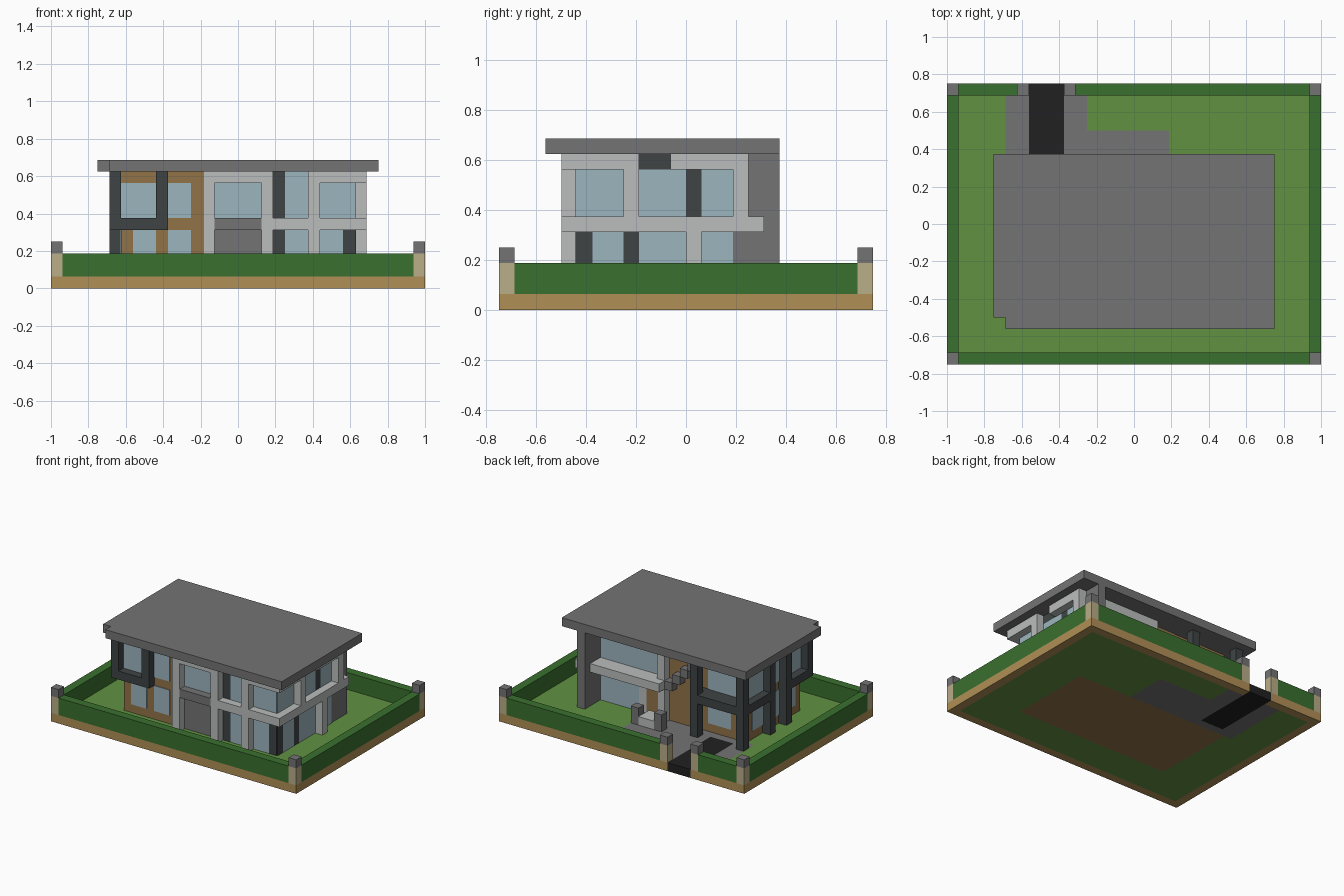
import bpy, bmesh
from mathutils import Vector

U = 1 / 16  # block size

cube = bpy.data.objects.get("Cube")
if cube:
    bpy.data.objects.remove(cube)


def material(name, r, g, b):
    lin = [((c / 255 + 0.055) / 1.055) ** 2.4 for c in (r, g, b)] + [1]
    m = bpy.data.materials.new(name)
    m.use_nodes = True
    m.diffuse_color = lin
    m.node_tree.nodes["Principled BSDF"].inputs["Base Color"].default_value = lin
    return m


LIGHT = material("light_render", 187, 190, 190)
GREY = material("grey_stone", 116, 116, 116)
DARK = material("dark_frame", 62, 68, 69)
GLASS = material("window_glass", 156, 181, 191)
WOOD = material("wood", 146, 115, 72)
HEDGE = material("hedge_green", 58, 112, 46)
GRASS = material("grass", 98, 145, 66)
TAN = material("tan_edging", 176, 143, 86)
BEIGE = material("beige_post", 186, 173, 136)
BLACK = material("asphalt", 33, 33, 33)


def finish(name, bm, *mats):
    bmesh.ops.recalc_face_normals(bm, faces=bm.faces)
    mesh = bpy.data.meshes.new(name)
    bm.to_mesh(mesh)
    bm.free()
    for m in mats:
        mesh.materials.append(m)
    ob = bpy.data.objects.new(name, mesh)
    bpy.context.collection.objects.link(ob)
    return ob


def boxes(name, mat, *items):
    """One object from boxes given as x0, x1, y0, y1, z0, z1 in blocks."""
    bm = bmesh.new()
    for x0, x1, y0, y1, z0, z1 in items:
        low, high = Vector((x0, y0, z0)) * U, Vector((x1, y1, z1)) * U
        for v in bmesh.ops.create_cube(bm, size=1)["verts"]:
            v.co = [(a + b) / 2 + c * (b - a) for a, b, c in zip(low, high, v.co)]
    return finish(name, bm, mat)


def plates(name, mat, side, *items):
    """Thin panels a0, a1, z0, z1 on one outer wall of the house core."""
    t = 0.08
    spans = {"front": (-7 - t, -7), "back": (3, 3 + t),
             "left": (10, 10 + t), "right": (-10 - t, -10)}
    s = spans[side]
    if side in ("front", "back"):
        return boxes(name, mat, *[(a, b, *s, c, d) for a, b, c, d in items])
    return boxes(name, mat, *[(*s, a, b, c, d) for a, b, c, d in items])


# Ground slab, coloured by zone
def zone(x, y):
    if -9 < x < -6 and y > 4:
        return 3
    if abs(x) > 15 or abs(y) > 11:
        return 0
    if (-11 < x < -4 and y > 3) or (-4 < x < 3 and 3 < y < 8):
        return 2
    if abs(x) < 10 and -7 < y < 3:
        return 4
    return 1


bm = bmesh.new()
bmesh.ops.create_grid(bm, x_segments=32, y_segments=24, size=1)
for v in bm.verts:
    v.co.y *= 0.75
top = bmesh.ops.extrude_face_region(bm, geom=bm.faces[:])["geom"]
for v in top:
    if isinstance(v, bmesh.types.BMVert):
        v.co.z = U
bm.normal_update()
for f in bm.faces:
    c = f.calc_center_median() / U
    f.material_index = zone(c.x * 0.999, c.y * 0.999)
finish("ground", bm, TAN, GRASS, GREY, BLACK, WOOD)

# Hedges with a gap for the gate, and the posts
boxes("hedge", HEDGE, (-15, 15, -12, -11, 1, 3), (-15, -10, 11, 12, 1, 3),
      (-5, 15, 11, 12, 1, 3), (-16, -15, -11, 11, 1, 3), (15, 16, -11, 11, 1, 3))
posts = [(-16, -12), (15, -12), (-16, 11), (15, 11), (-10, 11), (-6, 11)]
boxes("fence_post", BEIGE, *[(x, x + 1, y, y + 1, 1, 3) for x, y in posts])
boxes("post_cap", GREY, *[(x, x + 1, y, y + 1, 3, 4) for x, y in posts])

# House core
boxes("wood_walls", WOOD, (-10, -3, -7, 3, 1, 10))
boxes("light_walls", LIGHT, (-3, 10, -7, 3, 1, 10))
plates("back_wood_wall", WOOD, "back", (-3, 0, 1, 10))

# Flat roof with a notched corner
bm = bmesh.new()
outline = [(-11, -9), (12, -9), (12, 6), (-12, 6), (-12, -8), (-11, -8)]
face = bm.faces.new([bm.verts.new((x * U, y * U, 10 * U)) for x, y in outline])
for v in bmesh.ops.extrude_face_region(bm, geom=[face])["geom"]:
    if isinstance(v, bmesh.types.BMVert):
        v.co.z = 11 * U
finish("roof", bm, GREY)

# Windows and dark wall panels
plates("front_glass", GLASS, "front", (-9, -7, 2, 5), (-6, -4, 2, 5),
       (-10, -7, 6, 9), (-6, -4, 6, 9), (-2, 2, 6, 9), (4, 6, 1, 5),
       (4, 6, 6, 10), (7, 10, 6, 9), (7, 9, 1, 5))
plates("front_dark_panels", DARK, "front", (3, 4, 1, 5), (3, 4, 6, 10), (9, 10, 1, 5))
plates("front_stone_panel", GREY, "front", (-2, 2, 1, 5))
plates("left_glass", GLASS, "left", (-7, -4, 6, 9), (-3, 0, 6, 9), (1, 3, 6, 9),
       (-6, -4, 1, 5), (-3, 0, 1, 5), (1, 3, 1, 5))
plates("left_dark_panels", DARK, "left", (0, 1, 6, 9), (-3, -1, 9, 10),
       (-7, -6, 1, 5), (-4, -3, 1, 5))
plates("back_glass", GLASS, "back", (1, 9, 6, 9), (4, 9, 1, 5),
       (-10, -5, 6, 9), (-8, -5, 2, 5))
plates("back_door", WOOD, "back", (1, 3, 1, 5))
plates("right_glass", GLASS, "right", (-7, -4, 6, 9), (-3, -1, 6, 9), (0, 3, 6, 9),
       (-6, -4, 2, 5), (-3, -1, 2, 5), (0, 2, 2, 5))

# Light outer frame: front columns, corner bands and back balcony
boxes("front_light_columns", LIGHT, (-3, -2, -8, -7, 1, 10),
      (2, 3, -8, -7, 1, 10), (6, 7, -8, -7, 1, 10))
boxes("front_light_beams", LIGHT, (-2, 2, -8, -7, 9, 10),
      (3, 6, -8, -7, 5, 6), (7, 11, -8, -7, 5, 6), (7, 11, -8, -7, 9, 10))
boxes("front_ledge", GREY, (-2, 2, -8, -7, 5, 6))
boxes("left_light_beams", LIGHT, (10, 11, -7, 5, 5, 6),
      (10, 11, -7, -3, 9, 10), (10, 11, -1, 4, 9, 10))
boxes("left_light_columns", LIGHT, (10, 11, -4, -3, 6, 9),
      (10, 11, 0, 1, 1, 5), (10, 11, 3, 4, 6, 9))
boxes("back_balcony", LIGHT, (1, 9, 3, 5, 5, 6), (0, 1, 4, 5, 5, 6))
boxes("back_beam", LIGHT, (1, 9, 3, 4, 9, 10))
boxes("back_light_column", LIGHT, (0, 1, 3, 4, 1, 10))
boxes("back_stone_wall", GREY, (9, 10, 3, 6, 1, 10))

# Stone steps, entrance step and its two short pillars
boxes("stone_steps", GREY, *[(-1 - i, -i, 3, 4, 5 + i, 6 + i) for i in range(4)])
boxes("entrance_pillars", GREY, (2, 3, 5, 6, 1, 3), (-1, 0, 5, 6, 1, 3))
boxes("entrance_step", LIGHT, (0, 2, 4, 6, 1, 2))

# Dark frames: front bay and back bay
boxes("front_bay", DARK, (-11, -6, -8, -7, 5, 6), (-11, -10, -7, -4, 5, 6),
      (-11, -10, -8, -7, 6, 10), (-7, -6, -8, -7, 6, 10))
boxes("dark_columns", DARK, (-11, -10, -4, -3, 1, 10), (-11, -10, -1, 0, 1, 10),
      (-11, -10, 4, 5, 1, 10), (-5, -4, 4, 5, 1, 10))
boxes("back_bay", DARK, (-11, -10, 0, 4, 5, 6), (-10, -5, 3, 5, 5, 6),
      (-5, -4, 3, 4, 5, 6))
